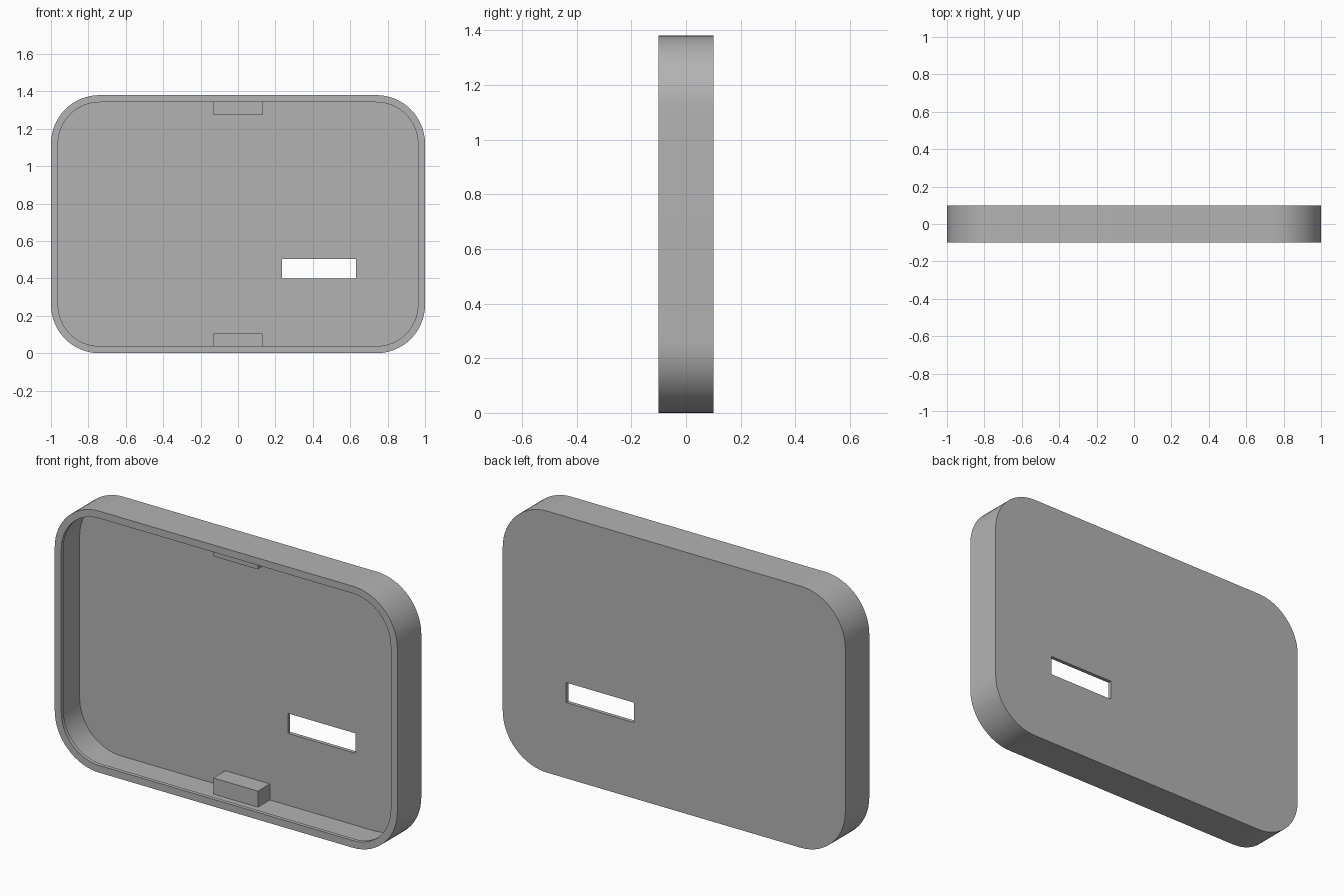
import bpy, bmesh
from math import sin, cos, pi, radians

if "Cube" in bpy.data.objects:
    bpy.data.objects.remove(bpy.data.objects["Cube"])

W, H, D = 2.0, 1.38, 0.2      # overall width, height, depth
RADIUS, STEPS = 0.26, 16      # outer corner
WALL, LIP = 0.02, 0.038       # shell thickness, width of the front lip

grey = bpy.data.materials.new("plain grey")
grey.use_nodes = True
colour = (0.45, 0.45, 0.45, 1)
grey.diffuse_color = colour
grey.node_tree.nodes["Principled BSDF"].inputs["Base Color"].default_value = colour


def make_object(name, bm):
    bmesh.ops.recalc_face_normals(bm, faces=bm.faces)
    mesh = bpy.data.meshes.new(name)
    bm.to_mesh(mesh)
    bm.free()
    mesh.materials.append(grey)
    ob = bpy.data.objects.new(name, mesh)
    bpy.context.collection.objects.link(ob)
    return ob


def box(name, low, high):
    bm = bmesh.new()
    bmesh.ops.create_cube(bm, size=1)
    for v in bm.verts:
        v.co = [a + (c + 0.5) * (b - a) for a, b, c in zip(low, high, v.co)]
    return make_object(name, bm)


def rounded_loop(bm, inset, y):
    """Rounded rectangle, inset from the outer outline, at depth y."""
    r = RADIUS - inset
    cx, cz = W / 2 - RADIUS, H / 2 - RADIUS
    verts = []
    for k, (sx, sz) in enumerate([(1, 1), (-1, 1), (-1, -1), (1, -1)]):
        for i in range(STEPS + 1):
            a = (k + i / STEPS) * pi / 2
            verts.append(bm.verts.new((sx * cx + r * cos(a), y, H / 2 + sz * cz + r * sin(a))))
    return verts


# Hollow shell: back, outer side, front lip, undercut cavity, floor
bm = bmesh.new()
profile = [(0, D / 2), (0, -D / 2), (LIP, -D / 2), (LIP, -D / 2 + WALL),
           (WALL, -D / 2 + WALL), (WALL, D / 2 - WALL)]
loops = [rounded_loop(bm, inset, y) for inset, y in profile]
for a, b in zip(loops, loops[1:]):
    for i in range(len(a)):
        j = (i + 1) % len(a)
        bm.faces.new((a[i], a[j], b[j], b[i]))
bm.faces.new(loops[0])
bm.faces.new(loops[-1])
shell = make_object("cover_shell", bm)

# Slot through the back panel
cutter = box("slot_cutter", (0.235, 0, 0.4), (0.63, 0.2, 0.505))
cutter.hide_render = True
cutter.hide_viewport = True
cut = shell.modifiers.new("slot", "BOOLEAN")
cut.operation = "DIFFERENCE"
cut.solver = "EXACT"
cut.object = cutter

bpy.ops.object.select_all(action="DESELECT")
bpy.context.view_layer.objects.active = shell
shell.select_set(True)
bpy.ops.object.modifier_apply(modifier=cut.name)
bpy.data.objects.remove(cutter)
bpy.ops.object.shade_smooth_by_angle(angle=radians(30))

# Clip blocks standing on the floor at the bottom and top walls
TAB = 0.105
for name, z in (("bottom_clip", WALL), ("top_clip", H - TAB)):
    box(name, (-0.13, -0.02, z), (0.13, D / 2 - WALL, z + TAB - WALL))
